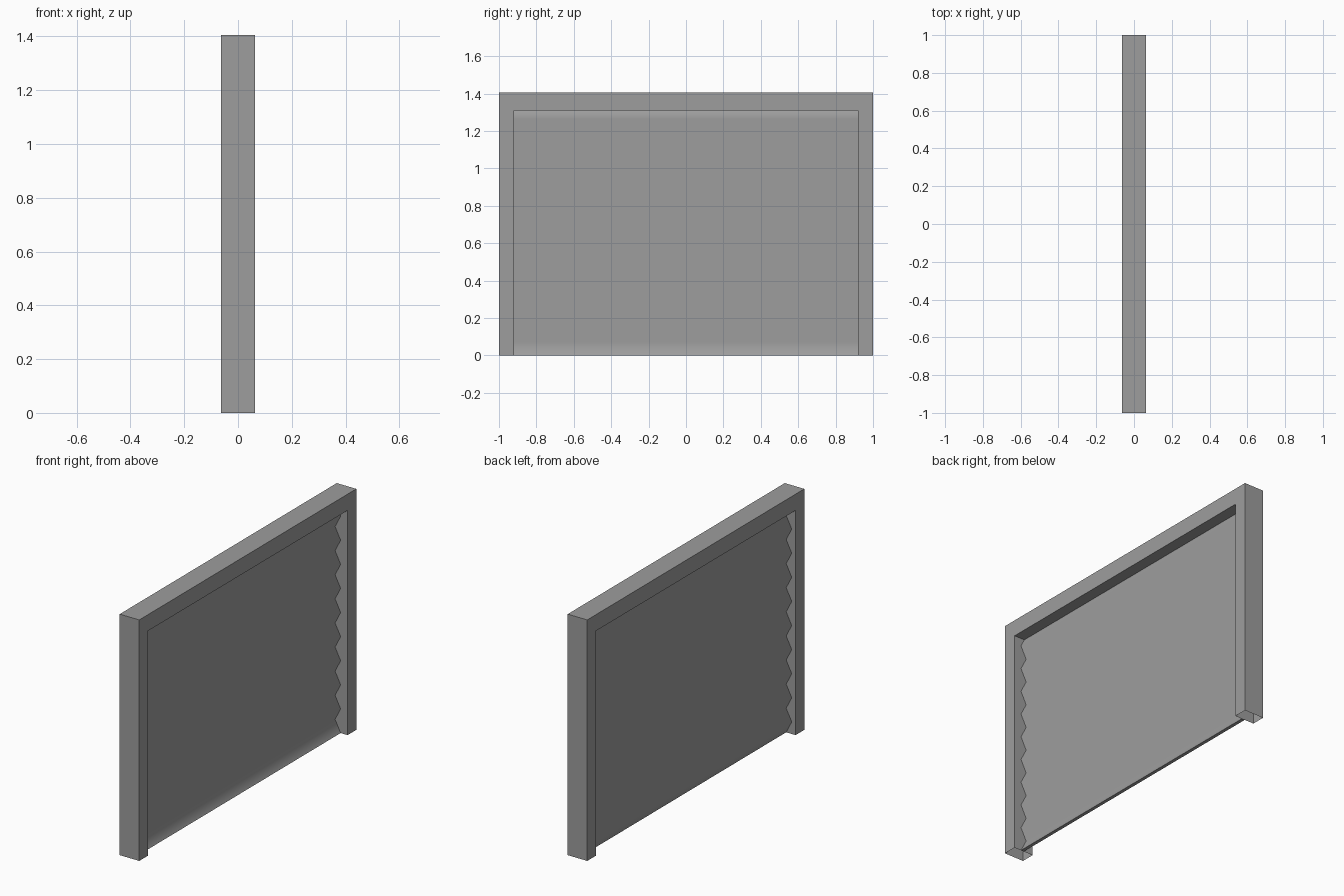
import bpy
import bmesh

cube = bpy.data.objects.get("Cube")
if cube:
    bpy.data.objects.remove(cube, do_unlink=True)

HALF_DEPTH = 0.063
OUTER_Y, INNER_Y = 1.0, 0.92
OUTER_Z, INNER_Z = 1.405, 1.31
STEP = OUTER_Z / 20      # height of one shutter fold
FOLD = 0.018             # fold offset either side of centre
THICKNESS = 0.02

grey = bpy.data.materials.new("mid grey")
grey.use_nodes = True
colour = (0.34, 0.34, 0.34, 1)
grey.diffuse_color = colour
grey.node_tree.nodes["Principled BSDF"].inputs["Base Color"].default_value = colour


def finish(bm, name):
    bmesh.ops.recalc_face_normals(bm, faces=bm.faces)
    mesh = bpy.data.meshes.new(name)
    bm.to_mesh(mesh)
    bm.free()
    mesh.materials.append(grey)
    obj = bpy.data.objects.new(name, mesh)
    bpy.context.collection.objects.link(obj)
    return obj


# Door frame: an upside-down U, hollow and open under the jambs
bm = bmesh.new()
outline = [(-OUTER_Y, 0), (-OUTER_Y, OUTER_Z), (OUTER_Y, OUTER_Z), (OUTER_Y, 0),
           (INNER_Y, 0), (INNER_Y, INNER_Z), (-INNER_Y, INNER_Z), (-INNER_Y, 0)]
left, right = ([bm.verts.new((x, y, z)) for y, z in outline]
               for x in (HALF_DEPTH, -HALF_DEPTH))
bm.faces.new(left)
bm.faces.new(right)
for i in range(len(outline)):
    j = (i + 1) % len(outline)
    if outline[i][1] or outline[j][1]:
        bm.faces.new((left[i], left[j], right[j], right[i]))
finish(bm, "door_frame")

# Folded shutter: zigzag profile cut off at the lintel
profile = [(FOLD if k % 2 == 0 else -FOLD, k * STEP) for k in range(19)]
part = (INNER_Z - profile[-1][1]) / STEP
profile.append((FOLD - 2 * FOLD * part, INNER_Z))

bm = bmesh.new()
skins = []
for shift in (0, -THICKNESS):
    rows = [[bm.verts.new((x + shift, y, z)) for y in (-INNER_Y, INNER_Y)]
            for x, z in profile]
    for low, high in zip(rows, rows[1:]):
        bm.faces.new((low[0], low[1], high[1], high[0])).smooth = True
    skins.append(rows)

# Closed ends, bottom and top edges of the shutter
front, back = skins
for side in (0, 1):
    for k in range(len(profile) - 1):
        bm.faces.new((front[k][side], front[k + 1][side],
                      back[k + 1][side], back[k][side]))
for k in (0, -1):
    bm.faces.new((front[k][0], front[k][1], back[k][1], back[k][0]))
finish(bm, "folded_shutter")
